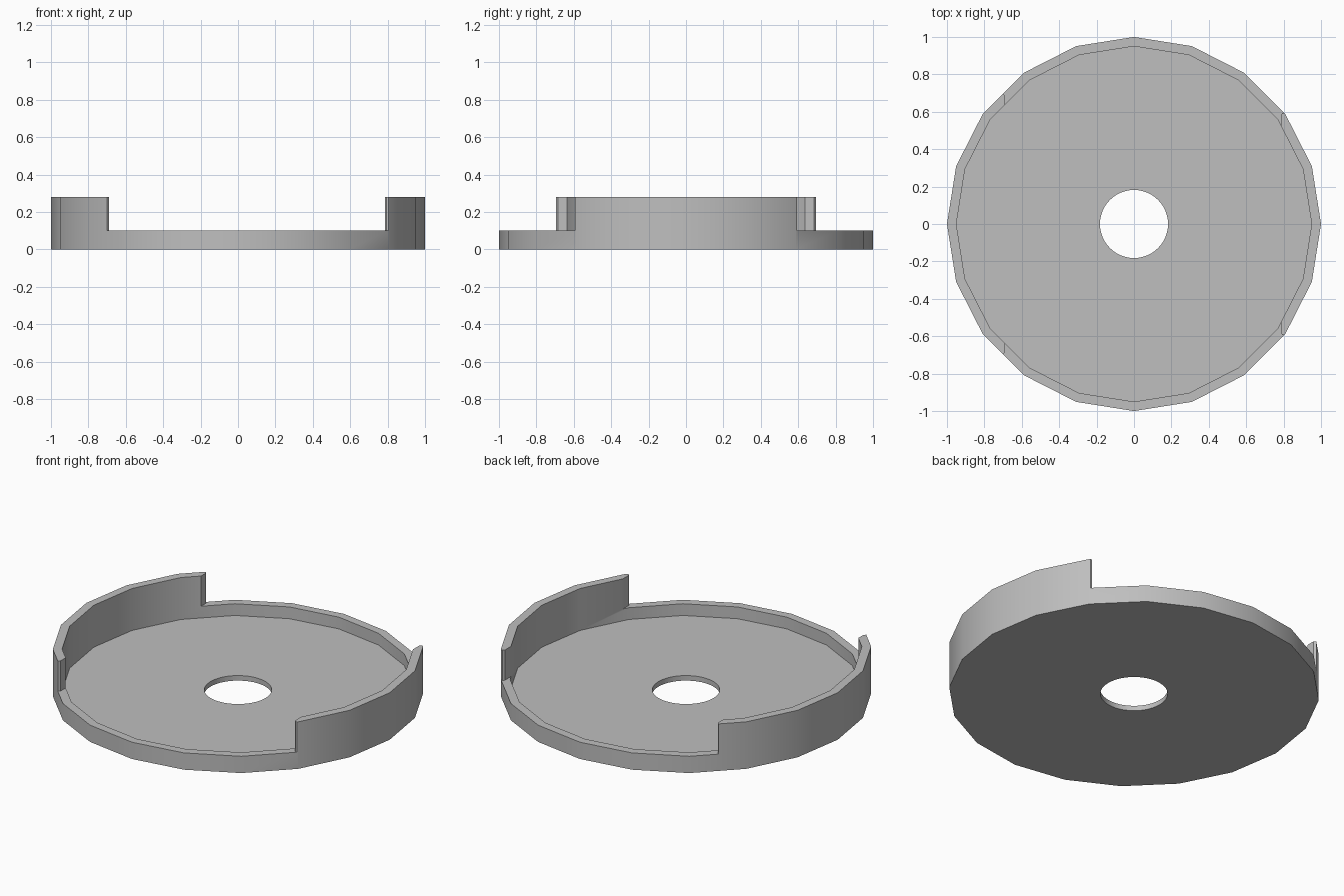
import bpy, bmesh, math

cube = bpy.data.objects.get("Cube")
if cube:
    bpy.data.objects.remove(cube, do_unlink=True)

grey = bpy.data.materials.new("plain grey")
grey.use_nodes = True
colour = (0.52, 0.52, 0.52, 1)
grey.diffuse_color = colour
grey.node_tree.nodes["Principled BSDF"].inputs["Base Color"].default_value = colour


def prism(name, outline, bottom, top):
    """Extrude a closed plan outline between two heights."""
    bm = bmesh.new()
    face = bm.faces.new([bm.verts.new((x, y, bottom)) for x, y in outline])
    grown = bmesh.ops.extrude_face_region(bm, geom=[face])["geom"]
    moved = [g for g in grown if isinstance(g, bmesh.types.BMVert)]
    bmesh.ops.translate(bm, verts=moved, vec=(0, 0, top - bottom))
    bmesh.ops.recalc_face_normals(bm, faces=bm.faces)
    mesh = bpy.data.meshes.new(name)
    bm.to_mesh(mesh)
    bm.free()
    mesh.materials.append(grey)
    obj = bpy.data.objects.new(name, mesh)
    bpy.context.collection.objects.link(obj)
    return obj


def ring(radius, sides):
    return [(radius * math.cos(math.tau * i / sides),
             radius * math.sin(math.tau * i / sides)) for i in range(sides)]


HEIGHT, RIM, FLOOR = 0.28, 0.1, 0.03

# Solid twenty-sided blank for the tray
tray = prism("round_tray", ring(1, 20), 0, HEIGHT)

# Plan of the wall openings, with chamfered ends, mirrored front to back
half = [(-0.69, 0.685), (-0.71, 0.705), (-0.71, 1.2), (0.85, 1.2),
        (0.85, 0.593), (0.793, 0.593), (0.785, 0.583)]
opening = half + [(x, -y) for x, y in reversed(half)]

# Hollow, centre hole and the two wall openings
cutters = [
    prism("hollow_cutter", ring(0.95, 20), FLOOR, HEIGHT + 0.1),
    prism("hole_cutter", ring(0.182, 48), -0.1, HEIGHT + 0.1),
    prism("opening_cutter", opening, RIM, HEIGHT + 0.1),
]
for cutter in cutters:
    cutter.hide_render = True
    mod = tray.modifiers.new(cutter.name, "BOOLEAN")
    mod.operation = "DIFFERENCE"
    mod.solver = "EXACT"
    mod.object = cutter

bpy.ops.object.select_all(action="DESELECT")
bpy.context.view_layer.objects.active = tray
tray.select_set(True)
for cutter in cutters:
    bpy.ops.object.modifier_apply(modifier=cutter.name)
    bpy.data.objects.remove(cutter, do_unlink=True)

# Soft shading around the walls, crisp edges elsewhere
bpy.ops.object.shade_smooth_by_angle(angle=math.radians(30))
